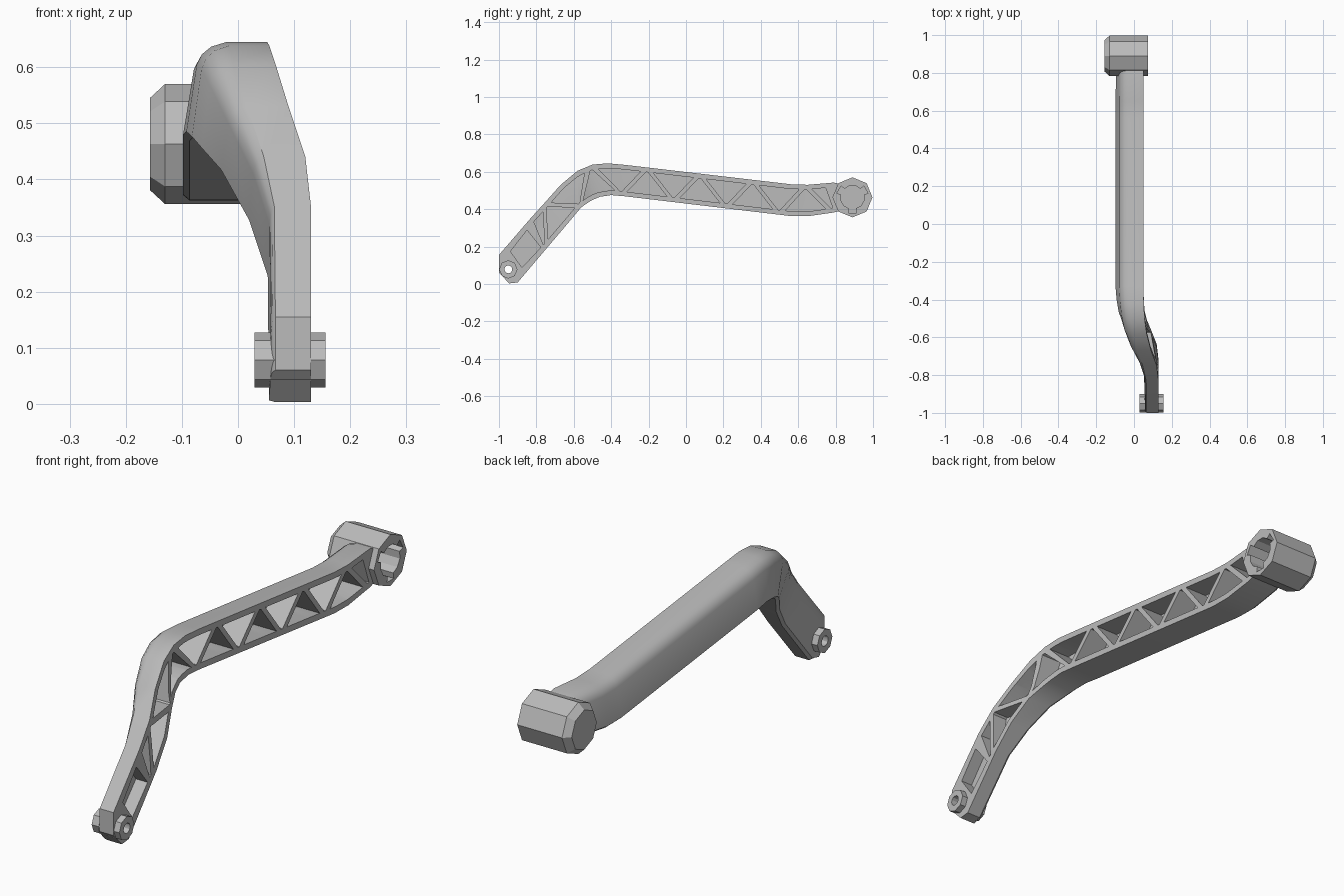
import bpy, bmesh, math
from mathutils import Vector

if "Cube" in bpy.data.objects:
    bpy.data.objects.remove(bpy.data.objects["Cube"])

grey = bpy.data.materials.new("plain_grey")
grey.use_nodes = True
grey.diffuse_color = (0.5, 0.5, 0.5, 1)
grey.node_tree.nodes["Principled BSDF"].inputs["Base Color"].default_value = (0.5, 0.5, 0.5, 1)

# Arm stations: top y, top z, bottom y, bottom z, open side x, closed side x
stations = [
    (-1.0, .06, -.945, .003, .13, .055),
    (-1.0, .155, -.9, .008, .13, .055),
    (-.83, .352, -.72, .22, .13, .053),
    (-.75, .44, -.635, .32, .12, .02),
    (-.67, .53, -.56, .41, .09, -.03),
    (-.58, .605, -.505, .447, .067, -.065),
    (-.5, .638, -.46, .466, .056, -.082),
    (-.42, .645, -.4, .475, .052, -.092),
    (-.33, .637, -.33, .469, .05, -.098),
    (.56, .533, .56, .363, .05, -.098),
    (.65, .53, .65, .362, .05, -.098),
    (.79, .542, .79, .382, .05, -.095),
    (.85, .53, .85, .4, .05, -.09),
]

# Running length along the middle of the arm
lengths = [0.0]
for a, b in zip(stations, stations[1:]):
    lengths.append(lengths[-1] + math.hypot(a[0] + a[2] - b[0] - b[2], a[1] + a[3] - b[1] - b[3]) / 2)


def station_at(s):
    """Station values at running length s."""
    i = 0
    while i < len(lengths) - 2 and s > lengths[i + 1]:
        i += 1
    f = (s - lengths[i]) / (lengths[i + 1] - lengths[i])
    return [a + (b - a) * f for a, b in zip(stations[i], stations[i + 1])]


def across(st, u, x):
    """Point at height share u of a station."""
    return Vector((x, st[2] + (st[0] - st[2]) * u, st[3] + (st[1] - st[3]) * u))


def loft(bm, rings):
    """Closed solid through rings of equal point count."""
    loops = [[bm.verts.new(p) for p in ring] for ring in rings]
    n = len(loops[0])
    for a, b in zip(loops, loops[1:]):
        for i in range(n):
            j = (i + 1) % n
            bm.faces.new((a[i], a[j], b[j], b[i]))
    bm.faces.new(loops[0])
    bm.faces.new(loops[-1])


def finish(bm, name):
    bmesh.ops.recalc_face_normals(bm, faces=bm.faces)
    mesh = bpy.data.meshes.new(name)
    bm.to_mesh(mesh)
    bm.free()
    mesh.materials.append(grey)
    obj = bpy.data.objects.new(name, mesh)
    bpy.context.scene.collection.objects.link(obj)
    return obj


def solid(name, rings):
    bm = bmesh.new()
    loft(bm, rings)
    return finish(bm, name)


def ring(x, y, z, r, n):
    return [(x, y + r * math.cos(math.tau * i / n), z + r * math.sin(math.tau * i / n)) for i in range(n)]


def cut(obj, *cutters):
    for c in cutters:
        m = obj.modifiers.new("cut", "BOOLEAN")
        m.operation = "DIFFERENCE"
        m.solver = "EXACT"
        m.object = c
    bpy.context.view_layer.update()
    deps = bpy.context.evaluated_depsgraph_get()
    mesh = bpy.data.meshes.new_from_object(obj.evaluated_get(deps))
    obj.modifiers.clear()
    obj.data = mesh


# Arm body: flat open side, soft upper edge on the closed side
def section(st):
    hi, lo = st[4], st[5]
    k = max(.15, (hi - lo - .075) / .075)
    shape = [(0, hi), (0, lo + .012), (.06, lo), (.76, lo + .02 * k),
             (.87, lo + .03 * k), (.95, lo + .048 * k), (1, lo + .078 * k), (1, hi)]
    return [across(st, u, x) for u, x in shape]


arm = solid("arm", [section(st) for st in stations])

# Truss pockets: alternating triangles along the arm, with one long pocket near the pivot
pockets = bmesh.new()


def pocket(outline):
    floor, mouth = [], []
    for s, u in outline:
        st = station_at(s)
        floor.append(across(st, u, st[5] + .3 * (st[4] - st[5])))
        mouth.append(across(st, u, st[4] + .03))
    loft(pockets, [floor, mouth])


first, last, count = .29, lengths[-1] - .07, 12
nodes = [first + (last - first) * i / count for i in range(count + 1)]
gap, tip = .034, .005
for i, s in enumerate(nodes):
    base, apex = (.15, .85) if i % 2 else (.85, .15)
    lo = nodes[max(i - 1, 0)] + gap
    hi = nodes[min(i + 1, count)] - gap
    edge = [(lo + (hi - lo) * f / 6, base) for f in range(7)]
    pocket(edge + [(s + tip, apex), (s - tip, apex)])
pocket([(.12, .2), (.265, .16), (.265, .84), (.12, .8)])
bmesh.ops.triangulate(pockets, faces=pockets.faces)
pocket_cutter = finish(pockets, "pocket_cutter")

# Hub with a three-lobed blind socket
hub_y, hub_z = .89, .463
hub = solid("hub", [ring(x, hub_y, hub_z, r, 8) for x, r in ((-.157, .082), (-.13, .107), (.075, .107))])


def socket_ring(x):
    pts = []
    for c in (30, 150, 270):
        for a, r in ((-45, .064), (-17, .062), (-15, .086), (15, .086), (17, .062), (45, .064)):
            t = math.radians(c + a)
            pts.append((x, hub_y + r * math.cos(t), hub_z + r * math.sin(t)))
    return pts


socket_cutter = solid("socket_cutter", [socket_ring(-.1), socket_ring(.12)])

# Pivot boss with a through hole
pivot_y, pivot_z = -.95, .078
boss = solid("pivot_boss", [ring(x, pivot_y, pivot_z, .049, 8) for x in (.029, .156)])
hole_cutter = solid("hole_cutter", [ring(x, pivot_y, pivot_z, .021, 12) for x in (-.05, .25)])

cut(arm, pocket_cutter, socket_cutter, hole_cutter)
cut(hub, socket_cutter)
cut(boss, hole_cutter)
for c in (pocket_cutter, socket_cutter, hole_cutter):
    bpy.data.objects.remove(c)

# Smooth shading with sharp edges kept
bpy.ops.object.select_all(action="DESELECT")
for obj in (arm, hub, boss):
    obj.select_set(True)
    bpy.context.view_layer.objects.active = obj
bpy.ops.object.shade_smooth_by_angle(angle=math.radians(30))
